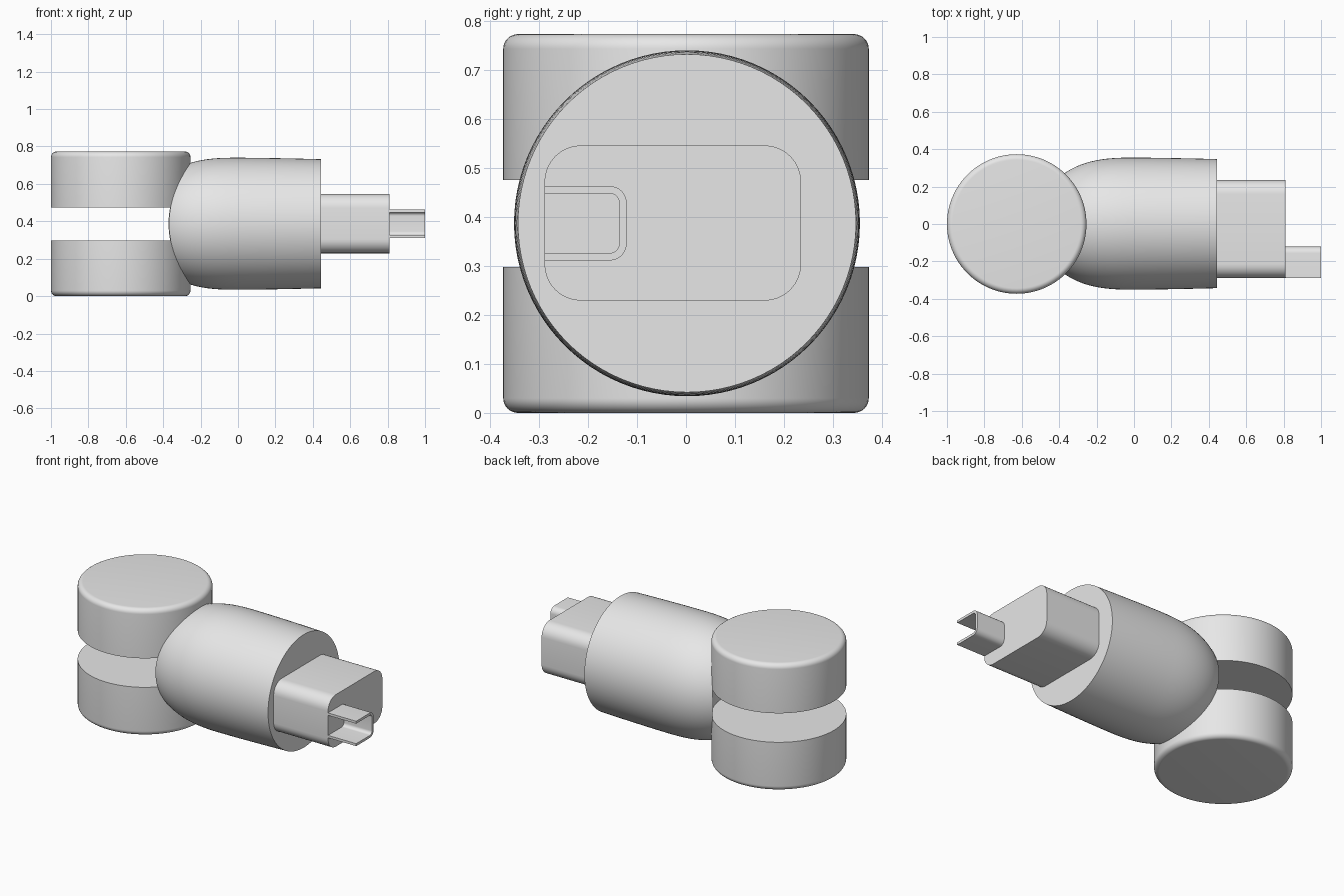
import bpy, bmesh, math

cube = bpy.data.objects.get("Cube")
if cube:
    bpy.data.objects.remove(cube, do_unlink=True)

SEG = 96
PIVOT_X, DISC_R = -0.627, 0.373
AXIS_Y, AXIS_Z = 0.002, 0.387

grey = bpy.data.materials.new("plain grey")
grey.use_nodes = True
grey.diffuse_color = (0.8, 0.8, 0.8, 1)
grey.node_tree.nodes["Principled BSDF"].inputs["Base Color"].default_value = (0.8, 0.8, 0.8, 1)


def make_object(name, bm):
    bmesh.ops.recalc_face_normals(bm, faces=bm.faces)
    mesh = bpy.data.meshes.new(name)
    bm.to_mesh(mesh)
    bm.free()
    mesh.materials.append(grey)
    ob = bpy.data.objects.new(name, mesh)
    bpy.context.collection.objects.link(ob)
    return ob


def activate(ob):
    bpy.ops.object.select_all(action='DESELECT')
    ob.select_set(True)
    bpy.context.view_layer.objects.active = ob


def smooth(ob):
    activate(ob)
    bpy.ops.object.shade_smooth_by_angle(angle=math.radians(35))


def lathe(name, profile, place):
    """Spin (along, radius) points; place maps (along, u, v) to a position."""
    bm = bmesh.new()
    rings = []
    for along, r in profile:
        angles = [2 * math.pi * i / SEG for i in range(SEG)]
        rings.append([bm.verts.new(place(along, r * math.cos(a), r * math.sin(a)))
                      for a in angles])
    for a, b in zip(rings, rings[1:]):
        for i in range(SEG):
            j = (i + 1) % SEG
            bm.faces.new((a[i], a[j], b[j], b[i]))
    bm.faces.new(rings[0])
    bm.faces.new(rings[-1])
    return make_object(name, bm)


def upright(z, u, v):
    return (PIVOT_X + u, v, z)


def arc(cy, cz, r, start, steps=8):
    """Quarter circle of (y, z) points, counterclockwise from start degrees."""
    return [(cy + r * math.cos(math.radians(start + 90 * i / steps)),
             cz + r * math.sin(math.radians(start + 90 * i / steps)))
            for i in range(steps + 1)]


def extrude_x(name, outline, x0, x1):
    bm = bmesh.new()
    face = bm.faces.new([bm.verts.new((x0, y, z)) for y, z in outline])
    new = bmesh.ops.extrude_face_region(bm, geom=[face])["geom"]
    bmesh.ops.translate(bm, vec=(x1 - x0, 0, 0),
                        verts=[g for g in new if isinstance(g, bmesh.types.BMVert)])
    ob = make_object(name, bm)
    smooth(ob)
    return ob


# Two hinge discs, rounded on their outer rims only
rim = arc(DISC_R - 0.03, 0.03, 0.03, 270)
lower = [(z, r) for r, z in rim] + [(0.298, DISC_R)]
upper = [(0.773 - z, r) for z, r in lower]
smooth(lathe("lower_disc", lower, upright))
smooth(lathe("upper_disc", upper, upright))

# Barrel with a blunt rounded nose and slight taper toward the plug
NOSE, R = 0.514, 0.353
profile = []
for i in range(1, 25):
    x = -NOSE * math.cos(math.pi / 2 * i / 24)
    profile.append((x, R * math.sqrt(max(0, 1 - (abs(x) / NOSE) ** 2.7))))
for i in range(1, 7):
    t = i / 6
    profile.append((0.443 * t, R - 0.008 * t ** 1.5))
barrel = lathe("barrel", profile, lambda x, u, v: (x, AXIS_Y + u, AXIS_Z + v))

# Hollow the nose so it wraps round the discs
cutter = lathe("barrel_cutter", [(-0.2, DISC_R), (1, DISC_R)], upright)
cutter.hide_render = True
cut = barrel.modifiers.new("hinge_clearance", 'BOOLEAN')
cut.operation, cut.solver, cut.object = 'DIFFERENCE', 'EXACT', cutter
activate(barrel)
bpy.ops.object.modifier_apply(modifier=cut.name)
bpy.data.objects.remove(cutter, do_unlink=True)
smooth(barrel)

# Rounded plug block
y0, y1, z0, z1, c = -0.289, 0.235, 0.229, 0.546, 0.075
block = (arc(y1 - c, z1 - c, c, 0) + arc(y0 + c, z1 - c, c, 90)
         + arc(y0 + c, z0 + c, c, 180) + arc(y1 - c, z0 + c, c, 270))
extrude_x("plug_block", block, 0.44, 0.81)


# Thin channel tip, open toward the front
def channel_side(inset, c):
    y, lo, hi = -0.121 - inset, 0.311 + inset, 0.463 - inset
    return ([(y0, lo)] + arc(y - c, lo + c, c, 270)
            + arc(y - c, hi - c, c, 0) + [(y0, hi)])


extrude_x("channel_tip", channel_side(0, 0.035) + channel_side(0.015, 0.02)[::-1],
          0.805, 1.0)
